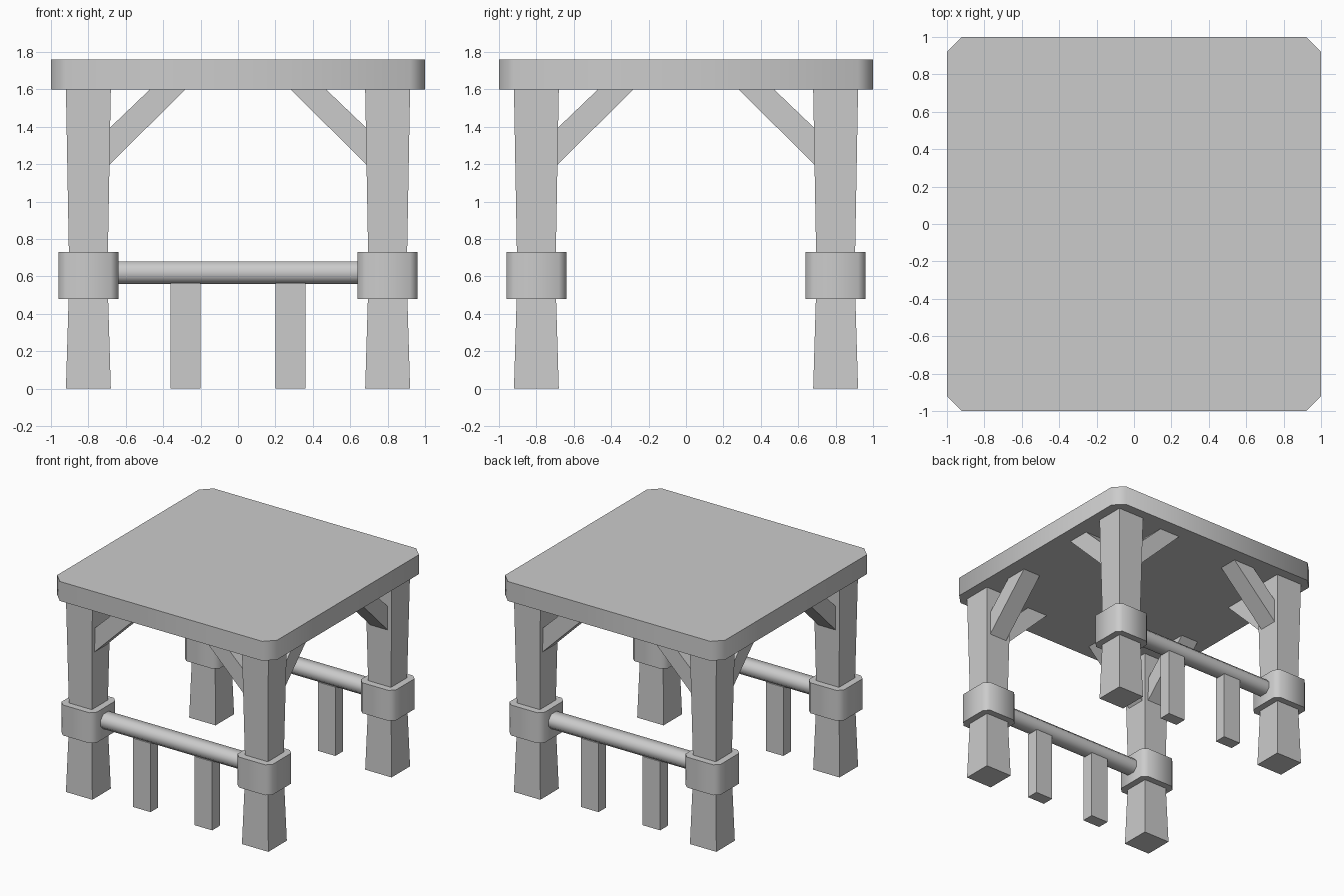
import bpy, bmesh
from math import radians, pi
from mathutils import Matrix, Vector

if "Cube" in bpy.data.objects:
    bpy.data.objects.remove(bpy.data.objects["Cube"])


def prism(name, pts, lo, hi, place=lambda u, v, w: (u, v, w), smooth=False):
    """Extrude a 2D profile from lo to hi; place maps (u, v, w) to x, y, z."""
    bm = bmesh.new()
    a = [bm.verts.new(place(u, v, lo)) for u, v in pts]
    b = [bm.verts.new(place(u, v, hi)) for u, v in pts]
    bm.faces.new(a)
    bm.faces.new(b)
    n = len(pts)
    for i in range(n):
        j = (i + 1) % n
        bm.faces.new((a[i], a[j], b[j], b[i]))
    return finish(bm, name, smooth)


def finish(bm, name, smooth=False):
    bmesh.ops.recalc_face_normals(bm, faces=bm.faces)
    mesh = bpy.data.meshes.new(name)
    bm.to_mesh(mesh)
    bm.free()
    ob = bpy.data.objects.new(name, mesh)
    bpy.context.collection.objects.link(ob)
    if smooth:
        bpy.ops.object.select_all(action='DESELECT')
        ob.select_set(True)
        bpy.context.view_layer.objects.active = ob
        bpy.ops.object.shade_smooth_by_angle(angle=radians(60))
    return ob


def chamfered(hx, hy, c, cx=0, cy=0):
    """Rectangle with cut corners."""
    p = [(hx, hy - c), (hx - c, hy), (c - hx, hy), (-hx, hy - c),
         (-hx, c - hy), (c - hx, -hy), (hx - c, -hy), (hx, c - hy)]
    return [(cx + x, cy + y) for x, y in p]


def post(name, cx, cy):
    """Square post, slightly waisted at the collar."""
    bm = bmesh.new()
    rings = []
    for z, h in ((0, 0.12), (0.6, 0.102), (1.6, 0.12)):
        rings.append([bm.verts.new((cx + sx * h, cy + sy * h, z))
                      for sx, sy in ((-1, -1), (1, -1), (1, 1), (-1, 1))])
    for r, s in zip(rings, rings[1:]):
        for i in range(4):
            j = (i + 1) % 4
            bm.faces.new((r[i], r[j], s[j], s[i]))
    bm.faces.new(rings[0])
    bm.faces.new(rings[-1])
    return finish(bm, name)


# Roof slab with cut corners
prism("roof_slab", chamfered(1, 1, 0.08), 1.6, 1.76, smooth=True)

# Diagonal brace profile: horizontal distance from centre, height
brace = [(0.70, 1.185), (0.70, 1.38), (0.455, 1.6), (0.28, 1.6)]
brace = [(0.70, 1.185), (0.70, 1.38), (0.46, 1.61), (0.27, 1.61)]

# Four corners: post, collar and two braces each
for sx in (-1, 1):
    for sy in (-1, 1):
        tag = ("front" if sy < 0 else "back") + ("_left" if sx < 0 else "_right")
        cx, cy = 0.8 * sx, 0.8 * sy
        post(tag + "_post", cx, cy)
        prism(tag + "_collar", chamfered(0.16, 0.16, 0.04, cx, cy),
              0.48, 0.73, smooth=True)
        prism(tag + "_brace_x", brace, cy - 0.08, cy + 0.08,
              lambda u, v, w: (u * sx, w, v))
        prism(tag + "_brace_y", brace, cx - 0.08, cx + 0.08,
              lambda u, v, w: (w, u * sy, v))

# Front and back rails, each on two short uprights
for side, y in (("front", -0.8), ("back", 0.8)):
    prism(side + "_rail", chamfered(0.07, 0.06, 0.035, y, 0.62), -0.72, 0.72,
          lambda u, v, w: (w, u, v), smooth=True)
    for hand, x in (("left", -0.28), ("right", 0.28)):
        prism(f"{side}_{hand}_upright", chamfered(0.08, 0.05, 0, x, y)[::2],
              0, 0.565)
